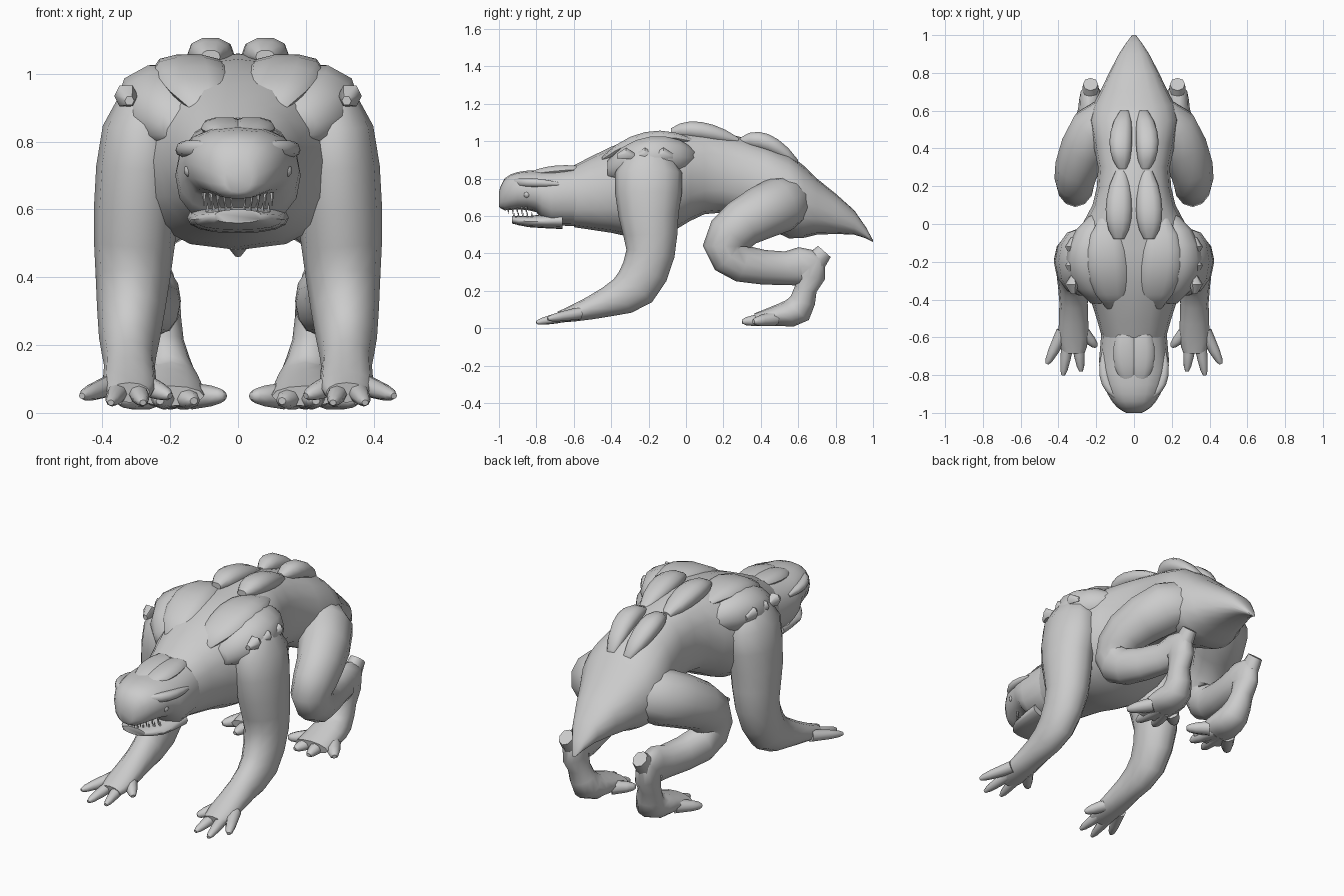
import bpy, bmesh, math
from mathutils import Vector

cube = bpy.data.objects.get("Cube")
if cube:
    bpy.data.objects.remove(cube, do_unlink=True)


def finish(name, bm, mirror, angle):
    """Turn a bmesh into a shaded object, optionally mirrored across x."""
    bmesh.ops.recalc_face_normals(bm, faces=bm.faces[:])
    mesh = bpy.data.meshes.new(name)
    bm.to_mesh(mesh)
    bm.free()
    obj = bpy.data.objects.new(name, mesh)
    bpy.context.collection.objects.link(obj)
    bpy.ops.object.select_all(action='DESELECT')
    obj.select_set(True)
    bpy.context.view_layer.objects.active = obj
    bpy.ops.object.shade_smooth_by_angle(angle=math.radians(angle))
    if mirror:
        obj.modifiers.new("Mirror", 'MIRROR')
    return obj


def refine(stations):
    """Insert a smooth in-between station on every span of a path."""
    rows = [Vector(station) for station in stations]
    result = []
    for i, (here, following) in enumerate(zip(rows, rows[1:])):
        before = rows[max(i - 1, 0)]
        after = rows[min(i + 2, len(rows) - 1)]
        result += [here, (9 * (here + following) - before - after) / 16]
    return result + [rows[-1]]


def loft(name, stations, sides=12, axis=None, power=1.0, mirror=True, angle=55):
    """Skin rings given as (x, y, z, half width, half depth) along a path."""
    bm = bmesh.new()
    centres = [Vector(station[:3]) for station in stations]
    rings = []
    for i, (centre, station) in enumerate(zip(centres, stations)):
        ahead = centres[min(i + 1, len(centres) - 1)]
        behind = centres[max(i - 1, 0)]
        tangent = Vector(axis) if axis else (ahead - behind).normalized()
        across = Vector((1, 0, 0))
        across = (across - tangent * across.dot(tangent)).normalized()
        depth = tangent.cross(across)
        ring = []
        for k in range(sides):
            turn = math.tau * k / sides
            c, s = math.cos(turn), math.sin(turn)
            u = math.copysign(abs(c) ** power, c) * station[3]
            v = math.copysign(abs(s) ** power, s) * station[4]
            ring.append(bm.verts.new(centre + across * u + depth * v))
        rings.append(ring)
    for ring, following in zip(rings, rings[1:]):
        for k in range(sides):
            n = (k + 1) % sides
            bm.faces.new((ring[k], ring[n], following[n], following[k]))
    bm.faces.new(rings[0])
    bm.faces.new(rings[-1])
    return finish(name, bm, mirror, angle)


def trunk(name, profile, sides=16):
    """Upright sections along y given as (y, top, bottom, half width)."""
    rings = [(0, y, (top + bottom) / 2, width, (top - bottom) / 2)
             for y, top, bottom, width in refine(profile)]
    return loft(name, rings, sides, axis=(0, 1, 0), power=0.85, mirror=False)


def hump(name, start, middle, end, width, height, steps=6, sides=10):
    """Rounded swelling that follows an arc through three points."""
    start, middle, end = Vector(start), Vector(middle), Vector(end)
    rings = []
    for i in range(steps + 1):
        t = i / steps
        centre = (start * (1 - t) * (1 - 2 * t) + middle * 4 * t * (1 - t)
                  + end * t * (2 * t - 1))
        swell = math.sqrt(math.sin(math.pi * (0.05 + 0.9 * t)))
        rings.append((*centre, width * swell, height * swell))
    return loft(name, rings, sides, axis=(0, 1, 0), power=0.85)


def digits(name, palm, tips, radius, spread):
    """Tapering fingers or toes fanning out from a palm or sole."""
    palm = Vector(palm)
    for i, tip in enumerate(tips):
        tip = Vector(tip)
        root = palm.copy()
        root.x += (tip.x - palm.x) * spread
        rings = []
        for along, size in ((0, 1.3), (0.6, 1), (0.88, 0.7), (1, 0.35)):
            rings.append((*root.lerp(tip, along), radius * size, radius * size * 0.9))
        loft(f"{name}_{i + 1}", rings, sides=8)


# Torso running from the neck to the tail tip
trunk("torso_and_tail", [
    (-.6, .87, .54, .17), (-.4, .97, .51, .23), (-.22, 1.03, .48, .32),
    (-.05, 1.05, .53, .3), (.1, 1.06, .61, .22), (.3, 1.02, .6, .19),
    (.55, .93, .48, .24), (.7, .8, .5, .18), (.9, .63, .5, .08), (1, .47, .46, .01)])

# Head with closed cheeks and an open jaw
trunk("head", [
    (-.46, .88, .55, .16), (-.72, .85, .55, .185), (-.8, .845, .62, .17),
    (-.9, .835, .635, .14), (-.97, .8, .63, .09), (-1, .73, .65, .04)])
trunk("lower_jaw", [
    (-.66, .62, .53, .15), (-.84, .6, .54, .13), (-.93, .6, .56, .07)])
hump("head_crest", (.03, -.84, .82), (.04, -.7, .84), (.04, -.53, .85), .07, .03)

# Brow, eye and teeth
hump("brow", (.05, -.94, .78), (.14, -.85, .78), (.16, -.68, .77), .03, .025)
eye = bmesh.new()
bmesh.ops.create_uvsphere(eye, u_segments=8, v_segments=6, radius=.02)
bmesh.ops.translate(eye, verts=eye.verts[:], vec=(.14, -.85, .715))
finish("eye", eye, True, 60)


def tooth(name, x, y, root, tip, radius=.007):
    rings = [(x, y, root, radius, radius), (x, y, tip, radius / 8, radius / 8)]
    loft(name, rings, sides=5, angle=30)


for i in range(5):
    x, y = .02 * (i + 1), -.95 + .024 * i
    tooth(f"upper_tooth_{i + 1}", x, y, .65, .61)
    tooth(f"lower_tooth_{i + 1}", x * .9, y + .03, .59, .62)

# Arm from shoulder to palm, with a sloping shoulder mass that joins it to the back
hump("shoulder", (.17, -.42, .85), (.21, -.19, .91), (.17, .05, .91), .15, .12)
loft("arm", refine([
    (.25, -.2, .97, .06, .08), (.28, -.2, .83, .12, .18), (.3, -.2, .6, .125, .16),
    (.31, -.19, .4, .11, .13), (.32, -.27, .22, .09, .12), (.32, -.42, .14, .075, .08),
    (.32, -.6, .08, .08, .045), (.32, -.68, .06, .06, .03)]))
digits("finger", palm=(.32, -.57, .08), radius=.028, spread=.4, tips=[
    (.2, -.65, .05), (.28, -.78, .03), (.375, -.8, .03), (.46, -.74, .05)])

# Folded leg: thigh, knee, shin, heel and foot in one run
loft("leg", refine([
    (.08, .6, .7, .08, .12), (.2, .5, .66, .14, .15), (.3, .3, .56, .12, .13),
    (.31, .21, .44, .1, .12), (.3, .3, .345, .09, .1), (.24, .53, .32, .07, .09),
    (.23, .66, .33, .06, .11), (.22, .64, .21, .06, .06), (.2, .6, .1, .08, .08),
    (.2, .5, .07, .1, .06), (.2, .37, .05, .1, .03)]))
loft("heel", [(.23, .66, .32, .05, .07), (.23, .74, .41, .04, .045)], sides=8)
digits("toe", palm=(.2, .47, .05), radius=.034, spread=.4, tips=[
    (.04, .39, .05), (.13, .32, .035), (.23, .3, .035), (.35, .36, .035)])

# Rounded humps along the back
hump("neck_hump", (.1, -.45, .9), (.14, -.22, 1.01), (.14, .03, 1), .11, .04)
hump("back_hump", (.08, -.08, 1.05), (.08, .08, 1.055), (.07, .28, 1), .07, .05)
hump("hip_hump", (.06, .29, 1), (.07, .44, .99), (.05, .6, .88), .06, .05)

# Small rough knobs along the outer shoulder
for i in range(3):
    y = -.32 + .1 * i
    hump(f"shoulder_knob_{i + 1}", (.32, y - .05, .92), (.33, y, .935),
         (.32, y + .05, .92), .035, .035, steps=2, sides=6)
